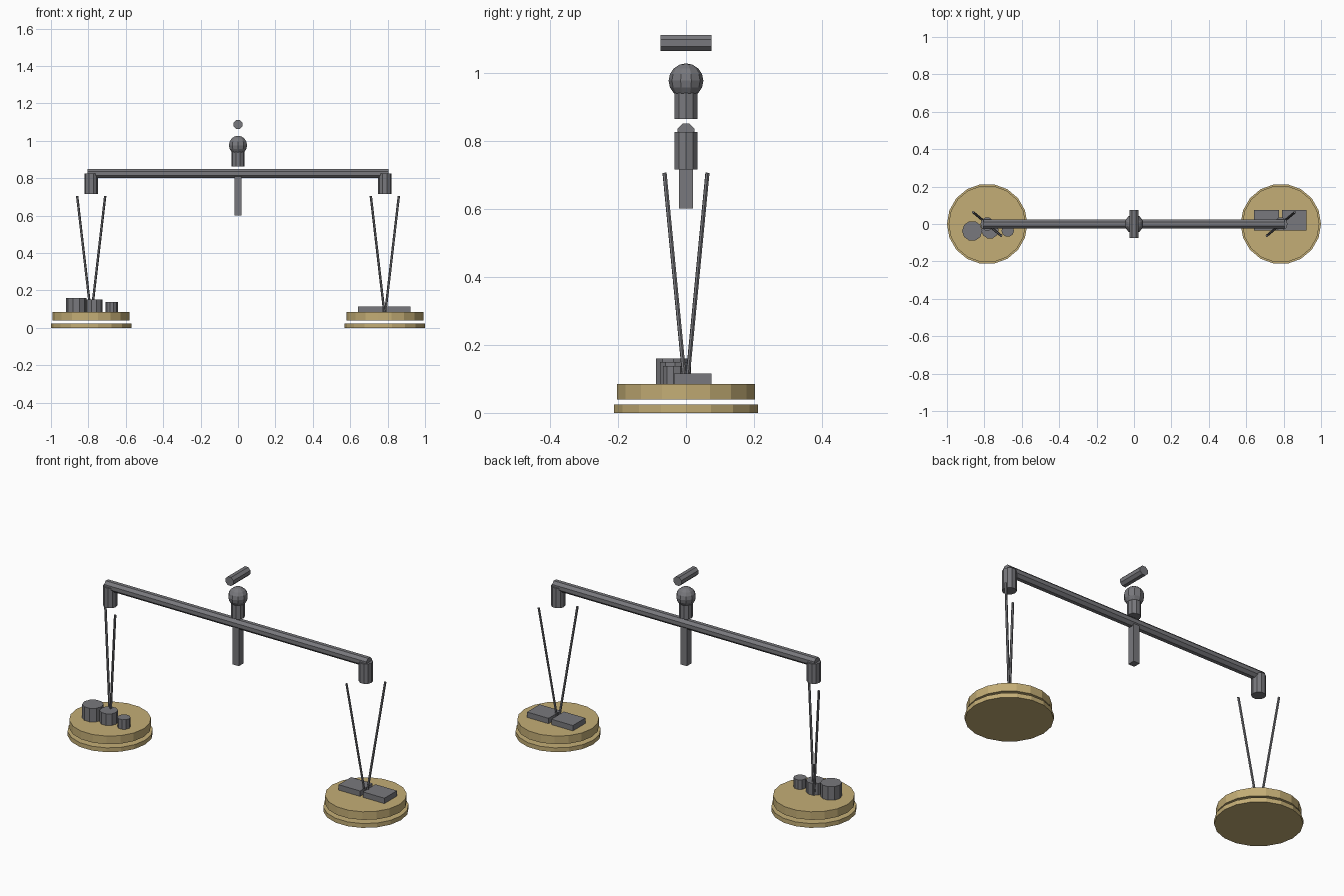
import bpy, bmesh, math
from mathutils import Matrix, Vector

cube = bpy.data.objects.get("Cube")
if cube:
    bpy.data.objects.remove(cube)


def material(name, rgb):
    mat = bpy.data.materials.new(name)
    mat.use_nodes = True
    mat.diffuse_color = (*rgb, 1)
    mat.node_tree.nodes["Principled BSDF"].inputs["Base Color"].default_value = (*rgb, 1)
    return mat


brass = material("brass", (0.55, 0.42, 0.18))
iron = material("iron grey", (0.19, 0.19, 0.205))


def finish(name, bm, mat):
    mesh = bpy.data.meshes.new(name)
    bm.to_mesh(mesh)
    bm.free()
    mesh.materials.append(mat)
    obj = bpy.data.objects.new(name, mesh)
    bpy.context.collection.objects.link(obj)
    return obj


def rod(name, start, end, radius, sides, mat, spin=math.pi / 2):
    """Flat-sided cylinder between two points."""
    a, b = Vector(start), Vector(end)
    axis = b - a
    turn = Matrix.Rotation(spin, 4, 'Z')
    if axis.x or axis.y:
        turn = axis.to_track_quat('Z', 'Y').to_matrix().to_4x4() @ turn
    bm = bmesh.new()
    bmesh.ops.create_cone(bm, cap_ends=True, segments=sides, radius1=radius,
                          radius2=radius, depth=axis.length,
                          matrix=Matrix.Translation((a + b) / 2) @ turn)
    return finish(name, bm, mat)


def upright(name, x, y, z0, z1, radius, sides, mat):
    return rod(name, (x, y, z0), (x, y, z1), radius, sides, mat)


def box(name, center, size, mat):
    bm = bmesh.new()
    bmesh.ops.create_cube(bm, size=1, matrix=Matrix.Translation(center) @ Matrix.Diagonal((*size, 1)))
    return finish(name, bm, mat)


ARM = 0.785
PAN_TOP = 0.085

# Beam, centre post and finial
rod("beam", (-0.805, 0, 0.825), (0.805, 0, 0.825), 0.027, 8, iron, math.pi / 8)
box("centre_post", (0, 0, 0.715), (0.038, 0.04, 0.23), iron)
upright("finial_neck", 0, 0, 0.863, 0.945, 0.035, 10, iron)
bm = bmesh.new()
bmesh.ops.create_uvsphere(bm, u_segments=10, v_segments=8, radius=0.051,
                          matrix=Matrix.Translation((0, 0, 0.976)))
finish("finial_ball", bm, iron)
rod("top_handle", (0, -0.075, 1.087), (0, 0.075, 1.087), 0.026, 8, iron, math.pi / 8)

# Matching pan, hanger and pair of cords on each side
for side, s in (("left", 1), ("right", -1)):
    x = s * ARM
    upright(side + "_pan_base", x, 0, 0, 0.024, 0.215, 18, brass)
    upright(side + "_pan_top", x, 0, 0.04, PAN_TOP, 0.206, 18, brass)
    upright(side + "_hanger", x, 0, 0.715, 0.825, 0.036, 10, iron)
    for label, d in (("outer", 1), ("inner", -1)):
        rod(f"{side}_{label}_cord", (x + s * d * 0.003, d * 0.003, PAN_TOP),
            (x + s * d * 0.075, d * 0.063, 0.705), 0.0065, 6, iron)

# Round weights on the right pan
for name, x, y, r, top in (("large", -0.865, -0.037, 0.054, 0.16),
                           ("medium", -0.77, -0.033, 0.046, 0.15),
                           ("small", -0.675, -0.036, 0.033, 0.138)):
    upright(name + "_weight", x, y, PAN_TOP, top, r, 10, iron)

# Flat ingots on the left pan
for name, x in (("inner_ingot", 0.708), ("outer_ingot", 0.857)):
    box(name, (x, 0.02, 0.1), (0.132, 0.11, 0.03), iron)
